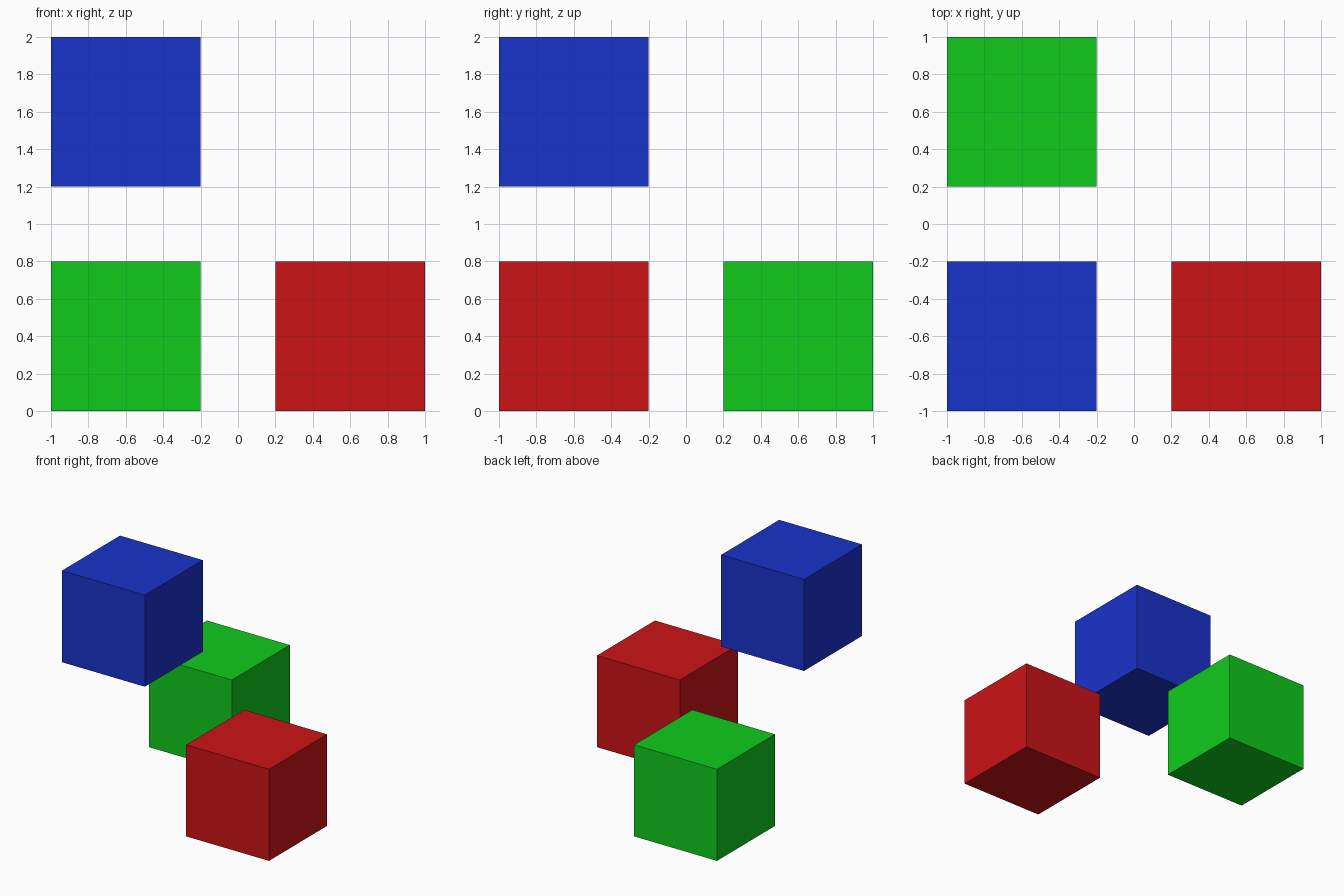
import bpy

if "Cube" in bpy.data.objects:
    bpy.data.objects.remove(bpy.data.objects["Cube"])


def cube(name, location, color):
    bpy.ops.mesh.primitive_cube_add(size=0.8, location=location)
    obj = bpy.context.object
    obj.name = name
    mat = bpy.data.materials.new(name + "_paint")
    mat.diffuse_color = (*color, 1.0)
    mat.use_nodes = True
    mat.node_tree.nodes["Principled BSDF"].inputs["Base Color"].default_value = mat.diffuse_color
    obj.data.materials.append(mat)


# Three separate cubes, one offset along each axis from the empty corner
cube("red_cube", (0.6, -0.6, 0.4), (0.6, 0.007, 0.008))
cube("green_cube", (-0.6, 0.6, 0.4), (0.005, 0.6, 0.012))
cube("blue_cube", (-0.6, -0.6, 1.6), (0.01, 0.033, 0.6))
